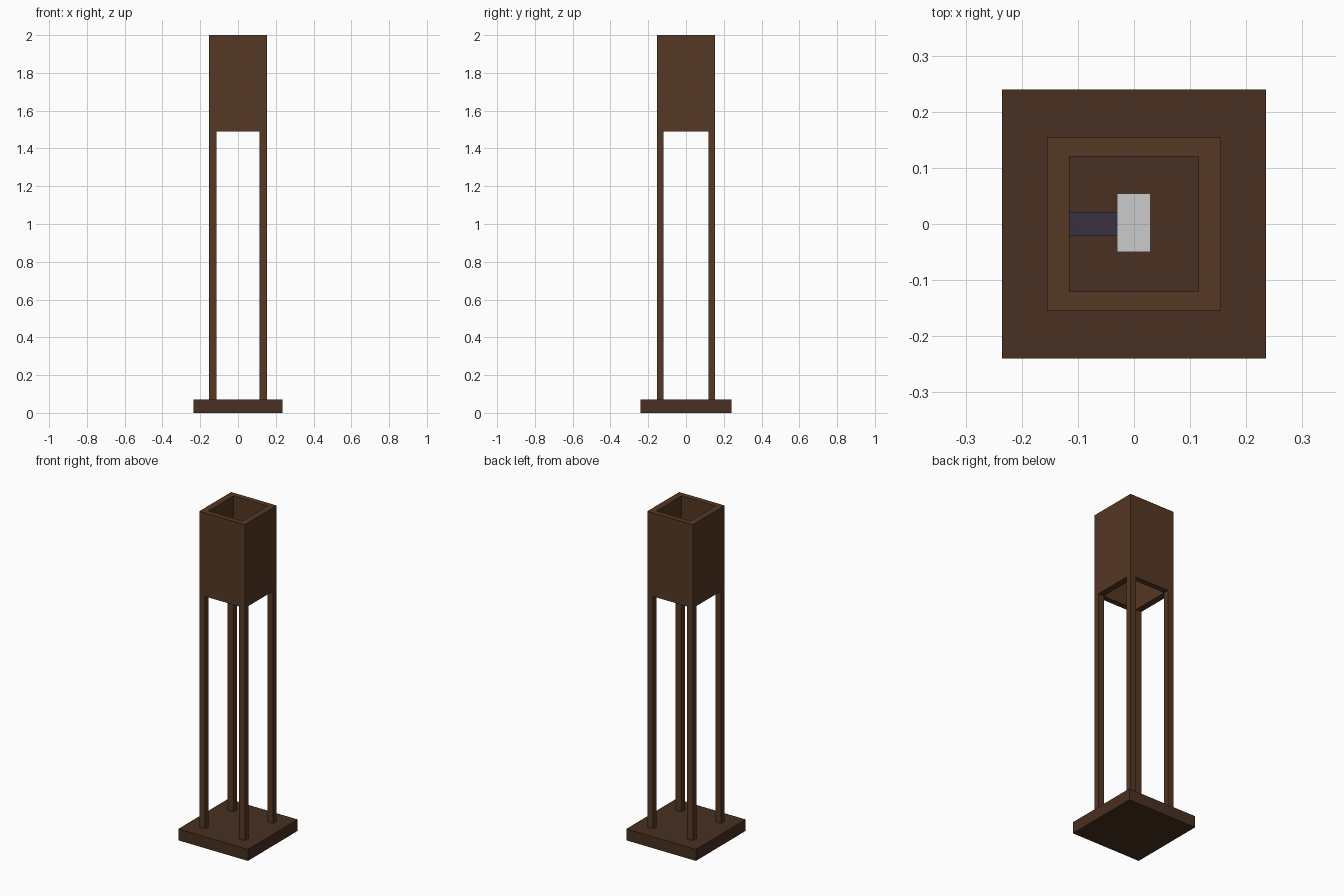
import bpy, bmesh

if "Cube" in bpy.data.objects:
    bpy.data.objects.remove(bpy.data.objects["Cube"])


def material(name, rgb):
    m = bpy.data.materials.new(name)
    m.diffuse_color = (*rgb, 1)
    m.use_nodes = True
    m.node_tree.nodes["Principled BSDF"].inputs["Base Color"].default_value = m.diffuse_color
    return m


def finish(name, bm, mat):
    bmesh.ops.recalc_face_normals(bm, faces=bm.faces)
    me = bpy.data.meshes.new(name)
    bm.to_mesh(me)
    bm.free()
    ob = bpy.data.objects.new(name, me)
    bpy.context.collection.objects.link(ob)
    if mat:
        me.materials.append(mat)
    return ob


def box(name, x, y, z, mat=None):
    """Box from (min, max) pairs."""
    bm = bmesh.new()
    bmesh.ops.create_cube(bm, size=1)
    for v in bm.verts:
        v.co = [r[0] if c < 0 else r[1] for c, r in zip(v.co, (x, y, z))]
    return finish(name, bm, mat)


def square_tube(name, outer, inner, z, mat):
    """Open rectangular tube with wall thickness."""
    bm = bmesh.new()
    corners = [(-1, -1), (1, -1), (1, 1), (-1, 1)]
    loops = [[bm.verts.new((sx * hx, sy * hy, h)) for sx, sy in corners]
             for (hx, hy), h in ((outer, z[0]), (outer, z[1]), (inner, z[1]), (inner, z[0]))]
    for a, b in zip(loops, loops[1:] + loops[:1]):
        for i in range(4):
            j = (i + 1) % 4
            bm.faces.new((a[i], a[j], b[j], b[i]))
    return finish(name, bm, mat)


wood = material("dark_wood", (0.09, 0.04, 0.018))
base_wood = material("base_wood", (0.065, 0.03, 0.015))
metal = material("dark_metal", (0.04, 0.03, 0.055))

# Base plate
box("base", (-0.235, 0.235), (-0.24, 0.24), (0, 0.07), base_wood)

# Four corner legs
for sx, side in ((-1, "left"), (1, "right")):
    for sy, end in ((-1, "front"), (1, "back")):
        box(f"{end}_{side}_leg", sorted((sx * 0.115, sx * 0.154)),
            sorted((sy * 0.12, sy * 0.154)), (0.07, 1.49), wood)

# Hollow shade, open at top and bottom
square_tube("shade", (0.154, 0.154), (0.115, 0.12), (1.49, 2.0), wood)

# Lamp holder arm and light block inside the shade
box("holder_arm", (-0.115, -0.03), (-0.021, 0.021), (1.72, 1.76), metal)
box("light_block", (-0.03, 0.029), (-0.05, 0.054), (1.68, 1.80))
